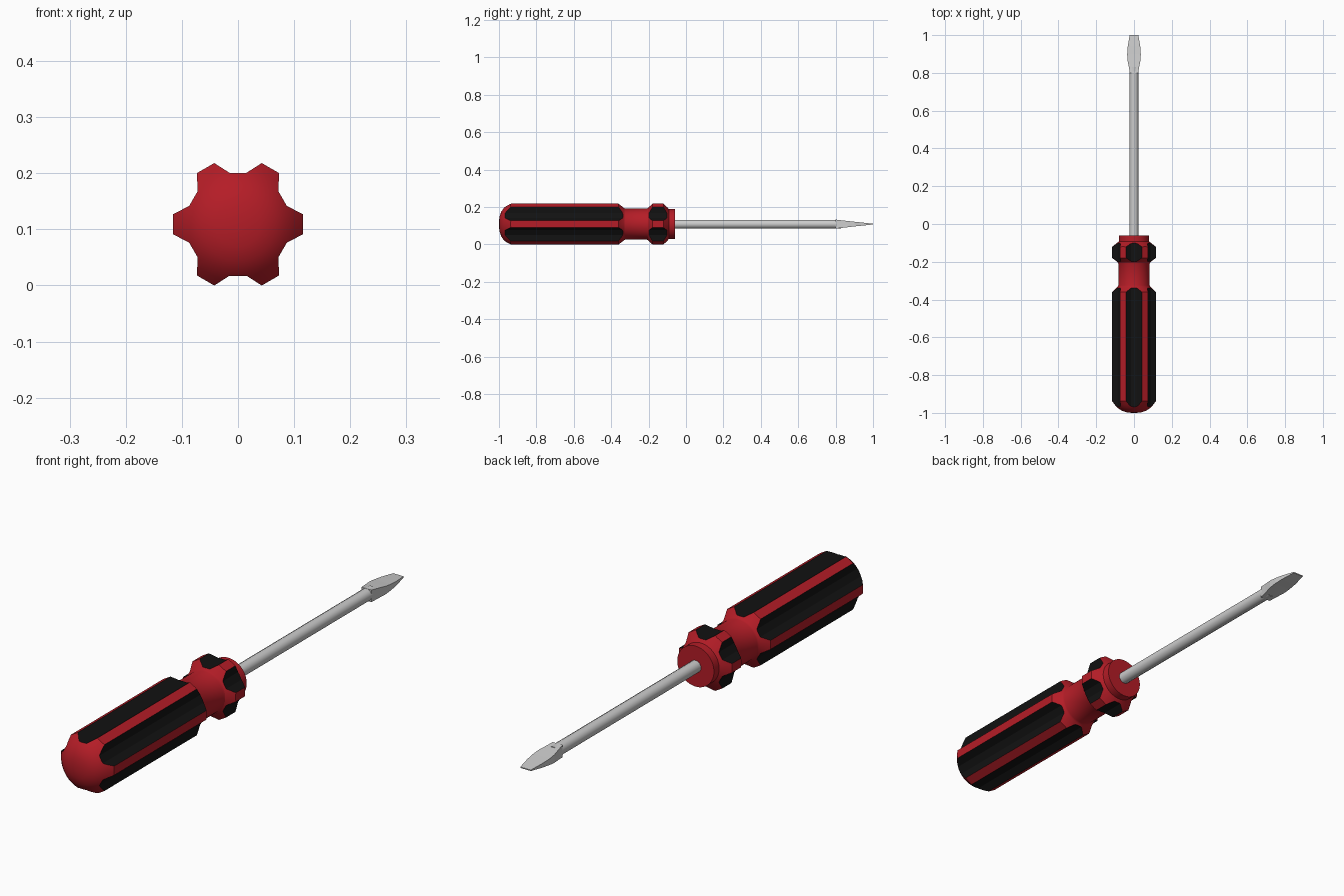
import bpy, bmesh
from math import sin, cos, pi, radians

if "Cube" in bpy.data.objects:
    bpy.data.objects.remove(bpy.data.objects["Cube"])

CZ = 0.109  # height of the tool axis


def material(name, rgb):
    m = bpy.data.materials.new(name)
    m.diffuse_color = (*rgb, 1)
    m.use_nodes = True
    m.node_tree.nodes["Principled BSDF"].inputs["Base Color"].default_value = m.diffuse_color
    return m


red = material("red_plastic", (0.46, 0.012, 0.02))
black = material("black_rubber", (0.006, 0.006, 0.006))


def loft(name, sections, mats=()):
    """Skin closed sections (lists of xyz) and cap both ends."""
    bm = bmesh.new()
    rings = [[bm.verts.new(p) for p in s] for s in sections]
    n = len(rings[0])
    for a, b in zip(rings, rings[1:]):
        for i in range(n):
            f = bm.faces.new((a[i], a[(i + 1) % n], b[(i + 1) % n], b[i]))
            f.smooth = False
    bm.faces.new(rings[0])
    bm.faces.new(rings[-1])
    bmesh.ops.recalc_face_normals(bm, faces=bm.faces[:])
    me = bpy.data.meshes.new(name)
    bm.to_mesh(me)
    bm.free()
    ob = bpy.data.objects.new(name, me)
    bpy.context.collection.objects.link(ob)
    for m in mats:
        me.materials.append(m)
    return ob


def circle(y, r, n):
    return [(r * cos(2 * pi * (i + .5) / n), y, CZ + r * sin(2 * pi * (i + .5) / n))
            for i in range(n)]


def smooth(ob, angle):
    bpy.ops.object.select_all(action='DESELECT')
    ob.select_set(True)
    bpy.context.view_layer.objects.active = ob
    bpy.ops.object.shade_smooth_by_angle(angle=radians(angle))


# Handle: turned profile (y, radius)
profile = [(-1.0, 0.012), (-0.997, 0.04), (-0.988, 0.066), (-0.974, 0.086),
           (-0.957, 0.102), (-0.935, 0.118), (-0.362, 0.118), (-0.332, 0.086),
           (-0.325, 0.083), (-0.21, 0.083), (-0.203, 0.086), (-0.178, 0.118),
           (-0.122, 0.118), (-0.092, 0.080), (-0.06, 0.080)]
handle = loft("handle", [circle(y, r, 48) for y, r in profile], (red, black))

# Six-lobed prism that trims the handle; groove walls and floors are black
star = []
for k in range(6):
    for ang, r in ((-8.8, .117), (8.8, .117), (20.6, .093), (39.4, .093)):
        a = radians(60 * k + ang)
        star.append((r * cos(a), r * sin(a)))
lobes = loft("lobe_cutter", [[(x, y, CZ + z) for x, z in star] for y in (-1.1, 0.1)],
             (red, black))
for i, f in enumerate(lobes.data.polygons):
    if i < 24 and i % 4 != 0:
        f.material_index = 1
mod = handle.modifiers.new("lobes", 'BOOLEAN')
mod.operation = 'INTERSECT'
mod.solver = 'EXACT'
mod.object = lobes
bpy.context.view_layer.objects.active = handle
bpy.ops.object.modifier_apply(modifier=mod.name)
bpy.data.objects.remove(lobes)
smooth(handle, 28)

# Shaft
shaft = loft("shaft", [circle(y, 0.024, 12) for y in (-0.1, 0.83)])
smooth(shaft, 35)

# Flat blade: (y, half width, half thickness)
blade_rows = [(0.8, 0.022, 0.024), (0.83, 0.027, 0.0205), (0.87, 0.035, 0.016),
              (0.9, 0.036, 0.0125), (0.94, 0.033, 0.0085), (1.0, 0.023, 0.002)]
loft("blade", [[(-w, y, CZ - t), (w, y, CZ - t), (w, y, CZ + t), (-w, y, CZ + t)]
               for y, w, t in blade_rows])
